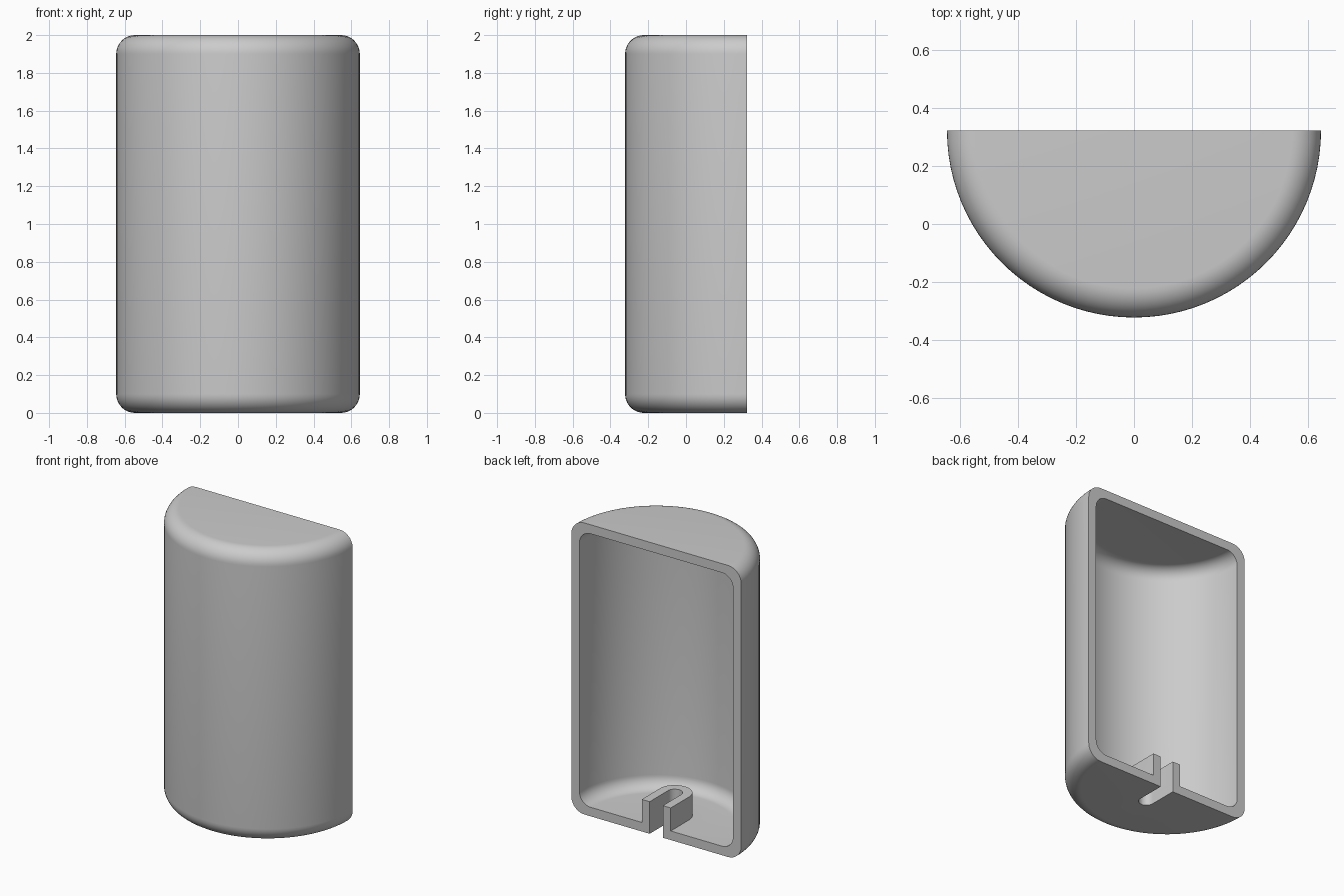
import bpy, bmesh, math
from mathutils import Vector

cube = bpy.data.objects.get("Cube")
if cube:
    bpy.data.objects.remove(cube, do_unlink=True)

RADIUS, HEIGHT, WALL = 0.645, 2.0, 0.062
BACK = RADIUS / 2          # plane of the open side
FILLET, INNER_FILLET = 0.1, 0.085

grey = bpy.data.materials.new("plain grey")
grey.use_nodes = True
color = (0.6, 0.6, 0.6, 1)
grey.diffuse_color = color
grey.node_tree.nodes["Principled BSDF"].inputs["Base Color"].default_value = color


def add_object(name, bm):
    bmesh.ops.recalc_face_normals(bm, faces=bm.faces)
    mesh = bpy.data.meshes.new(name)
    bm.to_mesh(mesh)
    bm.free()
    mesh.materials.append(grey)
    obj = bpy.data.objects.new(name, mesh)
    bpy.context.collection.objects.link(obj)
    return obj


def half_profile(radius, low, high, fillet, steps=10):
    """Points from the axis at the bottom, round both corners, to the axis at the top."""
    points = [(0, low)]
    for start, z in ((-90, low + fillet), (0, high - fillet)):
        for i in range(steps + 1):
            a = math.radians(start + 90 * i / steps)
            points.append((radius - fillet + fillet * math.cos(a), z + fillet * math.sin(a)))
    return points + [(0, high)]


def slot_prism(name, half_width, depth, back, low, high, steps=24):
    """Upright prism with a straight open end and a rounded far end."""
    outline = [(half_width, back)]
    for i in range(steps + 1):
        a = math.pi * i / steps
        outline.append((half_width * math.cos(a), BACK - depth - half_width * math.sin(a)))
    outline.append((-half_width, back))
    bm = bmesh.new()
    face = bm.faces.new([bm.verts.new((x, y, low)) for x, y in outline])
    top = bmesh.ops.extrude_face_region(bm, geom=[face])["geom"]
    bmesh.ops.translate(bm, vec=(0, 0, high - low),
                        verts=[v for v in top if isinstance(v, bmesh.types.BMVert)])
    return add_object(name, bm)


def combine(target, other, operation):
    mod = target.modifiers.new(operation, "BOOLEAN")
    mod.object, mod.operation, mod.solver = other, operation, "EXACT"
    bpy.context.view_layer.objects.active = target
    bpy.ops.object.modifier_apply(modifier=mod.name)
    bpy.data.objects.remove(other, do_unlink=True)


# Hollow half-cylinder shell: wall section swept half a turn
section = half_profile(RADIUS, 0, HEIGHT, FILLET)
section += reversed(half_profile(RADIUS - WALL, WALL, HEIGHT - WALL, INNER_FILLET))
bm = bmesh.new()
start = [bm.verts.new((-r, BACK, z)) for r, z in section]
edges = [bm.edges.new((a, b)) for a, b in zip(start, start[1:])]
end = bmesh.ops.spin(bm, geom=start + edges, cent=(0, BACK, 0), axis=(0, 0, 1),
                     angle=math.pi, steps=48)["geom_last"]
bmesh.ops.remove_doubles(bm, verts=bm.verts, dist=0.0001)
# Remove the strip along the axis, then close the flat rim
bmesh.ops.delete(bm, geom=[f for f in bm.faces if f.calc_area() < 1e-7], context="FACES")
bm.edges.ensure_lookup_table()
rim = [e for e in bm.edges if e.is_boundary]
bmesh.ops.triangle_fill(bm, use_beauty=True, use_dissolve=False, edges=rim, normal=Vector((0, 1, 0)))
shell = add_object("half_cylinder_shell", bm)

# Raised collar on the floor, with a rounded slot cut through it and the floor
combine(shell, slot_prism("slot_collar", 0.11, 0.2, BACK, WALL / 2, 0.22), "UNION")
combine(shell, slot_prism("slot_cutter", 0.05, 0.2, BACK + 0.1, -0.1, 0.4), "DIFFERENCE")

bpy.ops.object.select_all(action="DESELECT")
shell.select_set(True)
bpy.context.view_layer.objects.active = shell
bpy.ops.object.shade_smooth_by_angle(angle=math.radians(30))
